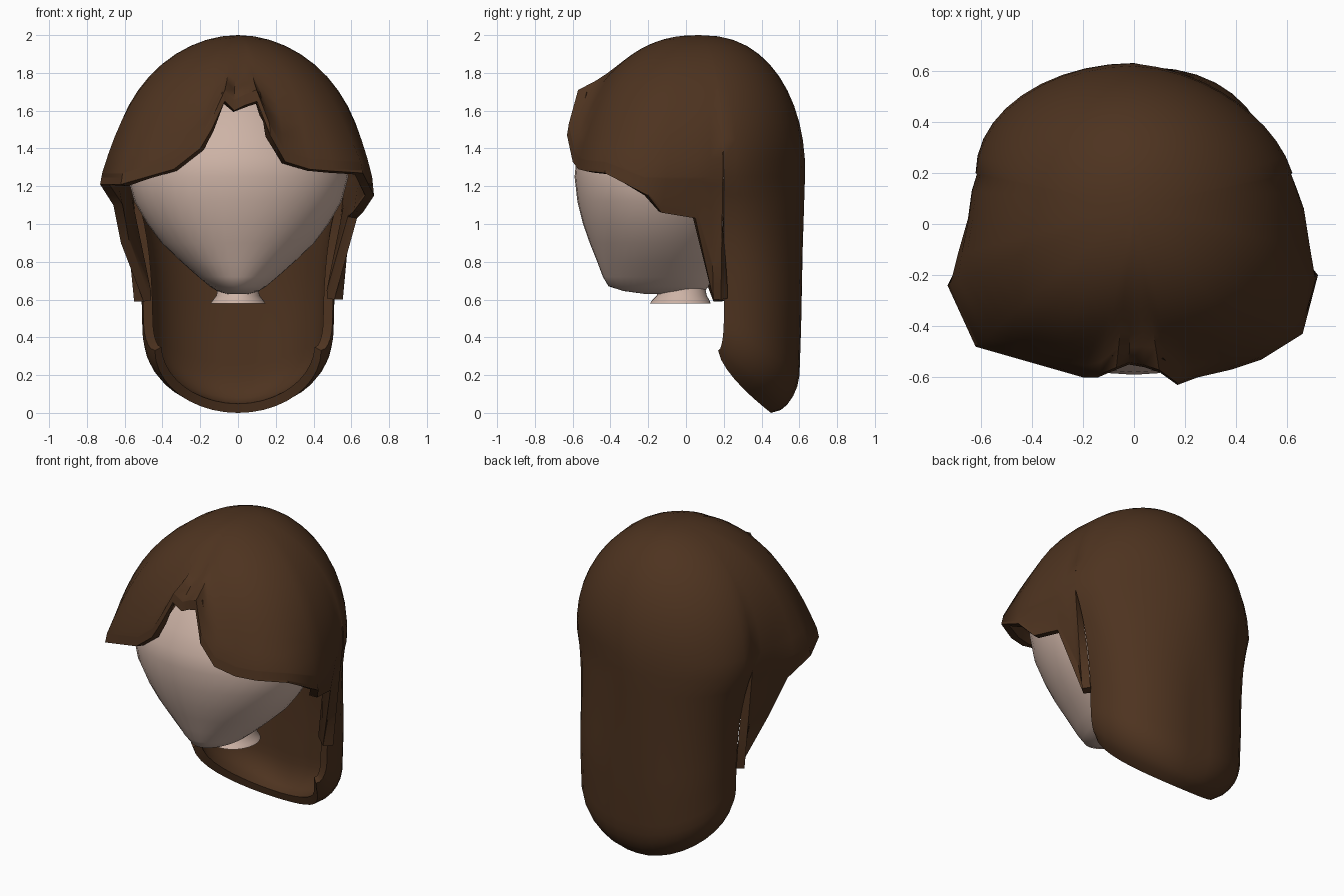
import bpy, bmesh, math
from mathutils import Vector

if "Cube" in bpy.data.objects:
    bpy.data.objects.remove(bpy.data.objects["Cube"])


def material(name, rgb):
    m = bpy.data.materials.new(name)
    m.diffuse_color = (*rgb, 1)
    m.use_nodes = True
    m.node_tree.nodes["Principled BSDF"].inputs["Base Color"].default_value = m.diffuse_color
    return m


def make_object(name, bm, mat):
    me = bpy.data.meshes.new(name)
    bm.to_mesh(me)
    bm.free()
    ob = bpy.data.objects.new(name, me)
    bpy.context.collection.objects.link(ob)
    me.materials.append(mat)
    return ob


def smooth(ob, angle):
    bpy.ops.object.select_all(action='DESELECT')
    ob.select_set(True)
    bpy.context.view_layer.objects.active = ob
    for m in list(ob.modifiers):
        bpy.ops.object.modifier_apply(modifier=m.name)
    bpy.ops.object.shade_smooth_by_angle(angle=math.radians(angle))


def loft(name, rows, mat, n=40):
    """Stack of ellipses: z, half width, front y, back y."""
    bm = bmesh.new()
    rings = []
    for z, w, f, b in rows:
        rings.append([bm.verts.new((w * math.cos(2 * math.pi * i / n),
                                    (f + b) / 2 + (b - f) / 2 * math.sin(2 * math.pi * i / n), z))
                      for i in range(n)])
    for lo, hi in zip(rings, rings[1:]):
        for i in range(n):
            j = (i + 1) % n
            bm.faces.new((lo[i], lo[j], hi[j], hi[i]))
    bm.faces.new(rings[0][::-1])
    bm.faces.new(rings[-1])
    ob = make_object(name, bm, mat)
    smooth(ob, 50)
    return ob


skin = material("skin", (0.61, 0.45, 0.38))
brown = material("brown hair", (0.075, 0.033, 0.014))

# Head and neck
loft("head", [(.63, .06, -.22, .06), (.645, .11, -.33, .10), (.67, .15, -.41, .12),
              (.72, .21, -.44, .14), (.8, .3, -.47, .18), (.9, .405, -.51, .24),
              (1.0, .48, -.545, .28), (1.12, .55, -.575, .32), (1.25, .585, -.59, .36),
              (1.35, .565, -.58, .38), (1.45, .5, -.53, .38), (1.6, .39, -.44, .34),
              (1.75, .2, -.25, .25)], skin)
loft("neck", [(.58, .145, -.19, .13), (.595, .135, -.18, .125),
              (.62, .115, -.155, .11), (.67, .105, -.14, .1)], skin)

# Hair: columns run from the crown to the rim
CY, ZC, RZ = .07, 1.25, .75
UP, LOW = 12, 16

# Right lock, right fringe, parting, left fringe, left lock.
# Rim x, y, z; locks add the x, y where they leave the dome.
FRONT = [(.555, .185, .6, .615, .195), (.51, .145, .6, .64, .13), (.63, .05, 1.03, .665, .06),
         (.66, -.13, 1.06, .69, -.1), (.72, -.2, 1.15, .71, -.22),
         (.66, -.43, 1.27), (.5, -.53, 1.28), (.38, -.57, 1.29), (.25, -.6, 1.33),
         (.17, -.63, 1.47), (.1, -.58, 1.65), (.04, -.56, 1.63), (-.02, -.55, 1.6),
         (-.07, -.57, 1.65), (-.14, -.6, 1.5), (-.2, -.6, 1.4), (-.34, -.56, 1.29),
         (-.48, -.52, 1.25), (-.62, -.48, 1.21), (-.73, -.24, 1.21),
         (-.66, -.1, 1.1, -.69, -.12), (-.62, .03, .9, -.65, .02),
         (-.5, .145, .59, -.635, .13), (-.55, .185, .59, -.615, .195)]


def dome(mx, my, zm):
    """Crown arc that flares out to meet the given point."""
    d = Vector((mx, my - CY))
    u = d.normalized()
    ell = 1 / math.hypot(u.x / .65, u.y / (.62 if u.y < 0 else .57))
    p = 1 - .15 * u.y ** 2                            # flatter crown front to back
    pm = math.acos((zm - ZC) / RZ)
    reach = d.length / math.sin(pm) ** p
    full = .11 * abs(2 * u.x * u.y) if u.y < 0 else 0  # fuller front corners
    pts = []
    for j in range(1, UP + 1):
        s = j / UP
        r = math.sin(pm * s) ** p * (ell + (reach - ell) * s ** (4 / math.sin(pm) ** 2))
        r *= 1 + full * math.sin(math.pi * s)
        pts.append((u.x * r, CY + u.y * r, ZC + RZ * math.cos(pm * s)))
    return pts


def front_column(c):
    rim = Vector(c[:3])
    if len(c) == 5:
        mid = Vector((c[3], c[4], ZC))
    else:
        mid = Vector((c[0] * .985, c[1] * .985, max(ZC, c[2] + .06)))
    return dome(*mid) + [tuple(mid.lerp(rim, j / LOW)) for j in range(1, LOW + 1)]


def back_column(a):
    c, s = math.cos(a), math.sin(a)
    flat = 1 - (.1 * math.sin(2 * a) if c > 0 else 0)  # right side is flatter
    pts = dome(.62 * c * flat, .2 + .43 * s * flat, ZC)
    low = .33 - .33 * s
    for j in range(1, LOW + 1):
        k = 1 - (1 - j / LOW) ** 1.6
        q = max(0, (k - .83) / .17)
        pull = 1 - math.sqrt(max(0, 1 - q * q))       # rounded hem
        f = flat + (1 - flat) * min(1, 2 * k)
        f *= 1 + .08 * abs(math.sin(2 * a)) * min(1, 1.6 * k)  # squarer lower down
        x = (.5 + .12 * (1 - k) ** 3) * c * f
        y = .2 + (.43 - .04 * k) * s * f
        rx, ry = .44 * c, .17 + .28 * s ** 1.5
        pts.append((x + (rx - x) * pull, y + (ry - y) * pull, ZC + (low - ZC) * k))
    return pts


BACK = 20
columns = [front_column(c) for c in FRONT]
columns += [back_column(math.pi * max(0, 1 - i / BACK)) for i in range(BACK + 1)]
slits = {len(FRONT) - 1, len(columns) - 1}            # open gap behind each lock

bm = bmesh.new()
crown = bm.verts.new((0, CY, ZC + RZ))
grid = [[bm.verts.new(p) for p in col] for col in columns]
for i, col in enumerate(grid):
    nxt = grid[(i + 1) % len(grid)]
    bm.faces.new((crown, nxt[0], col[0]))
    for j in range(UP + LOW - 1):
        if i in slits and j >= UP - 1:
            break
        bm.faces.new((col[j], nxt[j], nxt[j + 1], col[j + 1]))
hair = make_object("hair", bm, brown)
shell = hair.modifiers.new("thickness", 'SOLIDIFY')
shell.thickness = .05
shell.offset = -1
smooth(hair, 45)
